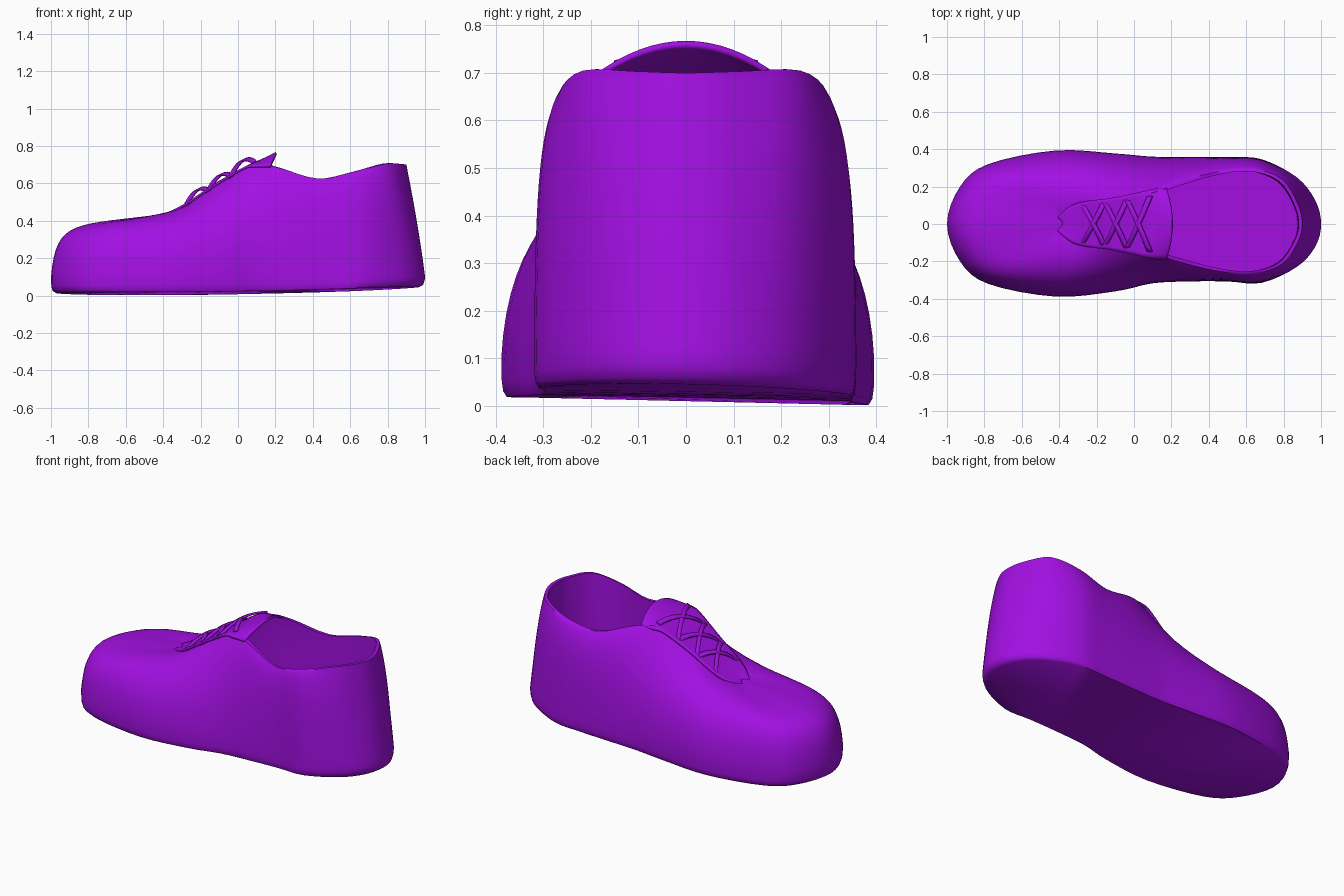
import bpy
import bmesh
import math
from mathutils import Vector

default_cube = bpy.data.objects.get("Cube")
if default_cube:
    bpy.data.objects.remove(default_cube, do_unlink=True)

purple = bpy.data.materials.new("purple")
purple.use_nodes = True
colour = (0.36, 0.005, 0.76, 1)
purple.diffuse_color = colour
purple.node_tree.nodes["Principled BSDF"].inputs["Base Color"].default_value = colour


def finish(name, bm, thickness=0):
    """Turn a bmesh into a smooth shaded object, optionally thickened."""
    bmesh.ops.recalc_face_normals(bm, faces=bm.faces)
    mesh = bpy.data.meshes.new(name)
    bm.to_mesh(mesh)
    bm.free()
    mesh.materials.append(purple)
    obj = bpy.data.objects.new(name, mesh)
    bpy.context.collection.objects.link(obj)
    if thickness:
        solid = obj.modifiers.new("thickness", 'SOLIDIFY')
        solid.thickness = thickness
        solid.offset = 0
    bpy.ops.object.select_all(action='DESELECT')
    obj.select_set(True)
    bpy.context.view_layer.objects.active = obj
    bpy.ops.object.shade_smooth_by_angle(angle=math.radians(50))
    return obj


def bridge(bm, rows, closed):
    """Add quads between successive rows of points and return the vertex rows."""
    grid = [[bm.verts.new(p) for p in row] for row in rows]
    for a, b in zip(grid, grid[1:]):
        count = len(a)
        for i in range(count if closed else count - 1):
            j = (i + 1) % count
            bm.faces.new((a[i], a[j], b[j], b[i]))
    return grid


def catmull(p, q, r, s, t):
    return 0.5 * (2 * q + (r - p) * t + (2 * p - 5 * q + 4 * r - s) * t * t
                  + (3 * q - p - 3 * r + s) * t ** 3)


def bezier(p, t):
    u = 1 - t
    return p[0] * u ** 3 + p[1] * 3 * u * u * t + p[2] * 3 * u * t * t + p[3] * t ** 3


def sole_height(x, y):
    return 0.01 + 0.014 * (x + 0.6) ** 2 - 0.022 * y


# Toe to heel: sole x, left y, right y, rim x, y, z, then wall curve:
# lower handle height, upper handle reach, upper handle height
stations = [
    (-1, 0, 0, -.37, 0, .44, .42, .8, .37),
    (-.93, .2, .2, -.365, .03, .44, .42, .78, .37),
    (-.78, .32, .32, -.345, .065, .45, .41, .7, .39),
    (-.42, .393, .388, -.27, .105, .485, .37, .5, .45),
    (-.1, .377, .36, -.1, .13, .6, .4, .42, .53),
    (.1, .36, .317, .08, .16, .7, .45, .45, .6),
    (.3, .358, .307, .21, .215, .685, .46, .6, .6),
    (.5, .357, .307, .43, .275, .625, .4, .85, .56),
    (.68, .347, .315, .63, .295, .662, .4, .85, .6),
    (.87, .25, .23, .79, .24, .705, .32, .6, .58),
    (.97, .125, .12, .875, .11, .703, .3, .4, .52),
    (1, 0, 0, .9, 0, .7, .28, .4, .5),
]


def wall_column(station, side):
    """Four curve handles running from the sole edge up to the rim."""
    sx, left, right, rx, ry, rz, low, reach, high = station
    sy = left if side > 0 else -right
    ry *= 1 if side > 0 else -0.9
    foot, rim = Vector((sx, sy, 0.1)), Vector((rx, ry, rz))
    lower = foot.lerp(rim, 0.22 if sx > 0.8 else 0.045)
    upper = rim.lerp(foot, reach)
    lower.z, upper.z = low, high
    return [foot, lower, upper, rim]


columns = [wall_column(s, 1) for s in stations]
columns += [wall_column(s, -1) for s in reversed(stations[1:-1])]
fine = []
steps = 4
for i in range(len(columns)):
    near = [columns[(i + k) % len(columns)] for k in (-1, 0, 1, 2)]
    for k in range(steps):
        fine.append([catmull(*handles, k / steps) for handles in zip(*near)])


# Shoe body: sole edge, outer wall, rolled rim, lining and insole
def sole_ring(scale, lift):
    return [Vector((c[0].x * scale, c[0].y * scale,
                    sole_height(c[0].x, c[0].y) + lift)) for c in fine]


def lining_ring(spread, drop):
    ring = []
    for c in fine:
        rim = c[3]
        inward = Vector((0.3 - rim.x, -rim.y, 0)).normalized()
        inner = rim + inward * 0.02
        floor = c[0] * 0.85
        p = inner.lerp(floor, spread)
        p.z = rim.z + (0.1 - rim.z) * drop
        ring.append(p)
    return ring


rows = [sole_ring(0.97, 0), sole_ring(0.99, 0.012), sole_ring(0.998, 0.035)]
wall_steps = 16
for k in range(wall_steps + 1):
    rows.append([bezier(c, k / wall_steps) for c in fine])
rows += [lining_ring(0, 0), lining_ring(0.08, 0.12),
         lining_ring(0.15, 0.5), lining_ring(0.2, 1)]
bm = bmesh.new()
rings = bridge(bm, rows, True)
bm.faces.new(rings[0])
bm.faces.new(rings[-1])
finish("shoe_body", bm)


# Tongue: arched strip, x, half width, edge height, middle height
tongue = [Vector(v) for v in (
    (-.385, .03, .425, .43), (-.3, .1, .46, .475), (-.2, .125, .52, .54),
    (-.1, .137, .585, .607), (.06, .17, .68, .695), (.13, .185, .69, .725),
    (.205, .19, .69, .762))]
rows = []
for i in range(len(tongue) - 1):
    p, s = tongue[max(i - 1, 0)], tongue[min(i + 2, len(tongue) - 1)]
    last = i == len(tongue) - 2
    for k in range(5 if last else 4):
        x, half, edge, mid = catmull(p, tongue[i], tongue[i + 1], s, k / 4)
        across = [j / 8 for j in range(-8, 9)]
        rows.append([Vector((x - 0.03 * a * a, a * half,
                             mid + (edge - mid) * a * a)) for a in across])
bm = bmesh.new()
bridge(bm, rows, False)
finish("tongue", bm, 0.012)


# Laces: three crossed pairs of arched ribbons
def throat(x):
    """Half width and height of the lacing gap at x."""
    return 0.13 + 0.1 * (x + 0.1), 0.605 + 0.65 * (x + 0.1)


def lace(name, start, side):
    centre = []
    for k in range(13):
        t = k / 12
        x = start + 0.125 * t
        half, height = throat(x)
        a = 2 * t - 1
        centre.append(Vector((x, side * a * half, height - 0.01 + 0.045 * (1 - a * a))))
    rows = []
    for p in centre:
        offset = Vector((0.013, 0, 0.006))
        rows.append([p - offset, p + offset])
    bm = bmesh.new()
    bridge(bm, rows, False)
    finish(name, bm, 0.012)


for pair in range(3):
    for label, side in (("left", 1), ("right", -1)):
        lace(f"lace_{label}_{pair + 1}", -0.28 + 0.12 * pair, side)
